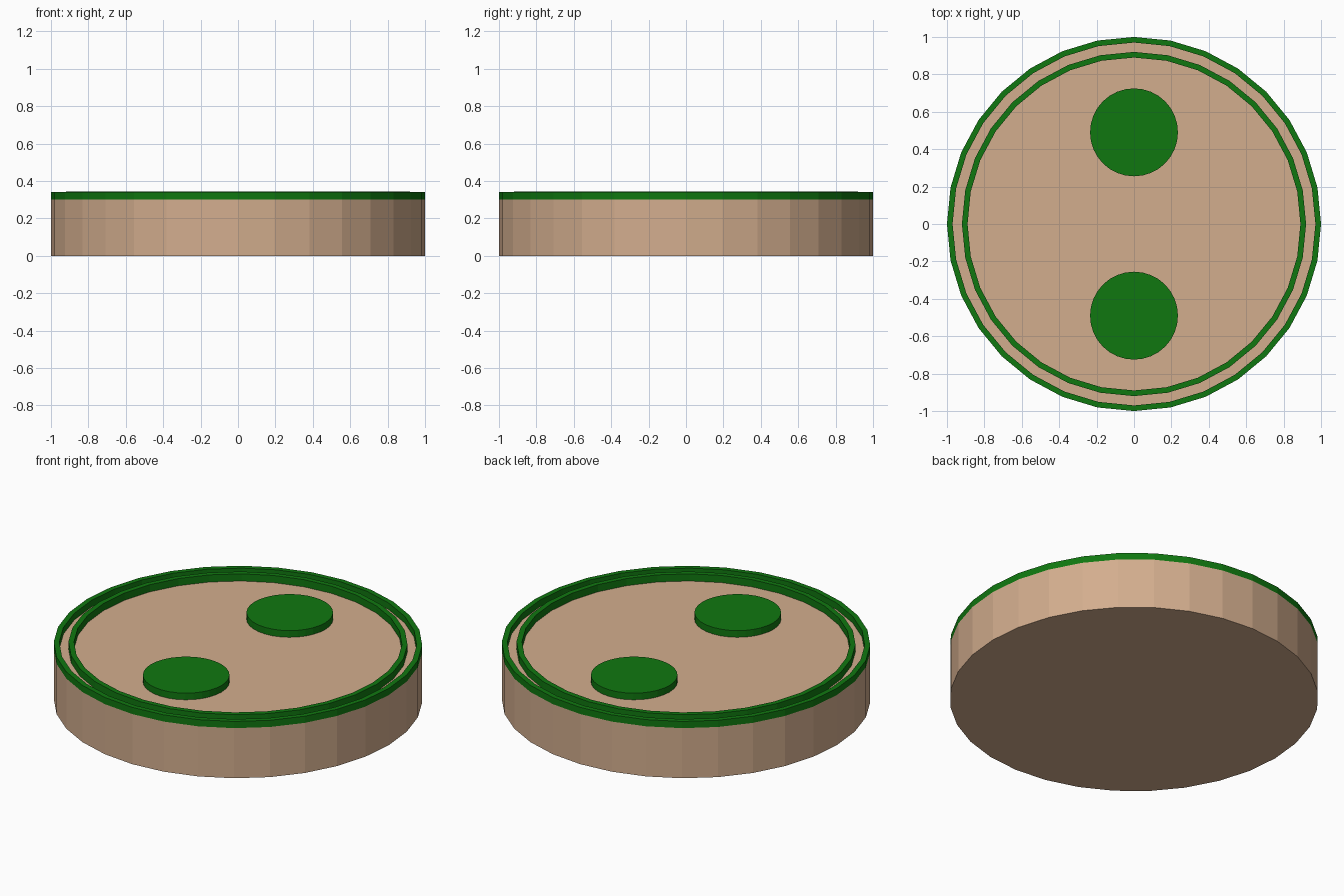
import bpy, bmesh, math

if "Cube" in bpy.data.objects:
    bpy.data.objects.remove(bpy.data.objects["Cube"])

SIDES = 32


def material(name, color):
    m = bpy.data.materials.new(name)
    m.diffuse_color = (*color, 1)
    m.use_nodes = True
    m.node_tree.nodes["Principled BSDF"].inputs["Base Color"].default_value = m.diffuse_color
    return m


TAN = material("tan", (0.65, 0.42, 0.27))
GREEN = material("green", (0.005, 0.185, 0.005))


def finish(name, bm, mat, location=(0, 0, 0)):
    bmesh.ops.recalc_face_normals(bm, faces=bm.faces)
    me = bpy.data.meshes.new(name)
    bm.to_mesh(me)
    bm.free()
    me.materials.append(mat)
    ob = bpy.data.objects.new(name, me)
    ob.location = location
    bpy.context.collection.objects.link(ob)
    return ob


def circle(bm, r, z, sides):
    return [bm.verts.new((r * math.cos(2 * math.pi * i / sides),
                          r * math.sin(2 * math.pi * i / sides), z))
            for i in range(sides)]


def bridge(bm, a, b):
    n = len(a)
    for i in range(n):
        j = (i + 1) % n
        bm.faces.new((a[i], a[j], b[j], b[i]))


def disc(name, r, z0, z1, mat, sides=SIDES, location=(0, 0, 0)):
    bm = bmesh.new()
    low, high = circle(bm, r, z0, sides), circle(bm, r, z1, sides)
    bridge(bm, low, high)
    bm.faces.new(low)
    bm.faces.new(high)
    return finish(name, bm, mat, location)


def ring(name, r_in, r_out, z0, z1, mat):
    bm = bmesh.new()
    loops = [circle(bm, r, z, SIDES)
             for r, z in ((r_out, z0), (r_out, z1), (r_in, z1), (r_in, z0))]
    for k in range(4):
        bridge(bm, loops[k], loops[(k + 1) % 4])
    return finish(name, bm, mat)


# Solid round body
disc("body", 1.0, 0, 0.30, TAN)

# Two raised rims
ring("outer_rim", 0.97, 1.0, 0.30, 0.34, GREEN)
ring("inner_rim", 0.89, 0.92, 0.30, 0.343, GREEN)

# Two raised round pads
for label, y in (("front", -0.49), ("back", 0.49)):
    disc(label + "_pad", 0.235, 0.30, 0.34, GREEN, location=(0, y, 0))
